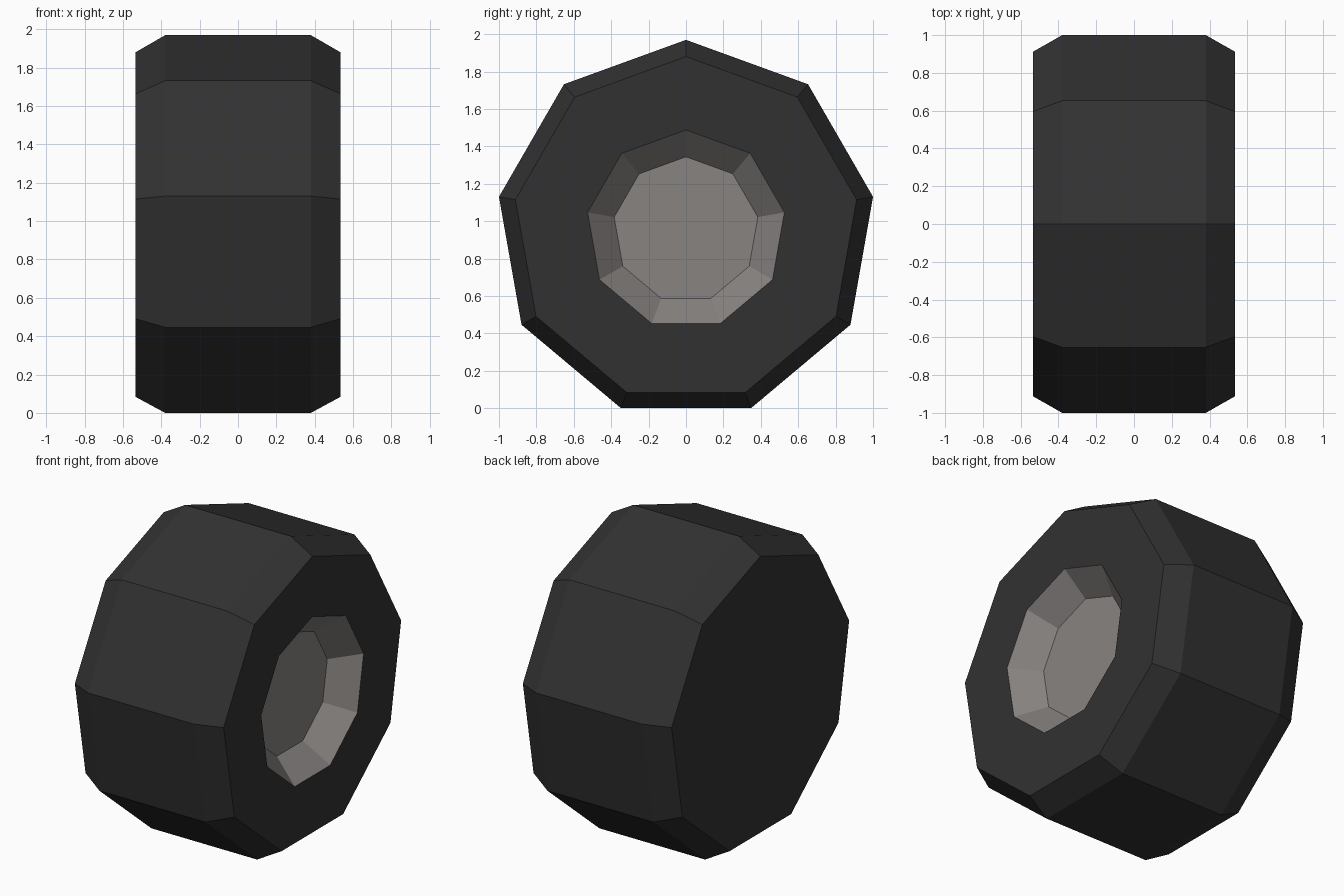
import bpy, bmesh, math

if "Cube" in bpy.data.objects:
    bpy.data.objects.remove(bpy.data.objects["Cube"])

SIDES = 9
RADIUS = 1 / math.sin(math.radians(80))           # widest corners reach y = +-1
CENTRE_Z = RADIUS * math.cos(math.pi / SIDES)     # wheel rests on a flat side


def material(name, rgb):
    mat = bpy.data.materials.new(name)
    mat.diffuse_color = (*rgb, 1)
    mat.use_nodes = True
    mat.node_tree.nodes["Principled BSDF"].inputs["Base Color"].default_value = mat.diffuse_color
    return mat


def lathe(name, profile, mat, cap_start=False, cap_end=False):
    """Spin (x, radius) points about the x axle, with a corner at the top."""
    bm = bmesh.new()
    rings = []
    for x, r in profile:
        angles = [math.tau * i / SIDES for i in range(SIDES)]
        rings.append([bm.verts.new((x, r * math.sin(a), CENTRE_Z + r * math.cos(a)))
                      for a in angles])
    for a, b in zip(rings, rings[1:]):
        for i in range(SIDES):
            j = (i + 1) % SIDES
            bm.faces.new((a[i], b[i], b[j], a[j]))
    if cap_start:
        bm.faces.new(rings[0])
    if cap_end:
        bm.faces.new(rings[-1][::-1])
    mesh = bpy.data.meshes.new(name)
    bm.to_mesh(mesh)
    bm.free()
    mesh.materials.append(mat)
    obj = bpy.data.objects.new(name, mesh)
    bpy.context.collection.objects.link(obj)
    return obj


rubber = material("black rubber", (0.031, 0.031, 0.031))
metal = material("warm grey metal", (0.245, 0.228, 0.22))

# Tyre: closed inner side, chamfered tread, outer wall with a hub opening
lathe("tyre", [(-0.535, 0.926), (-0.38, RADIUS), (0.38, RADIUS),
               (0.535, 0.926), (0.535, 0.534)], rubber, cap_start=True)

# Rim: sloping dish recessed into the outer side
lathe("rim", [(0.535, 0.534), (0.373, 0.39)], metal, cap_end=True)
